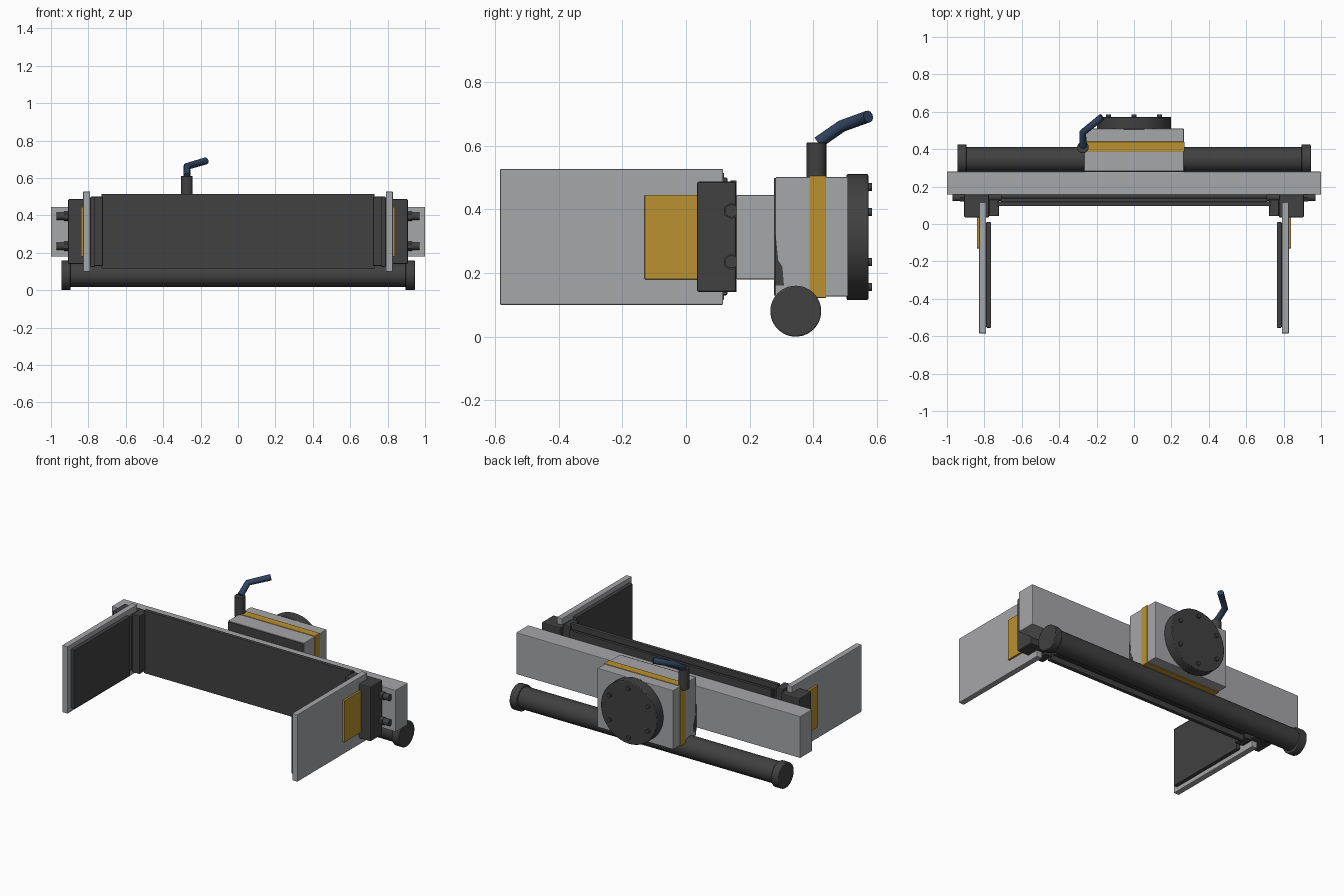
import bpy, math
from mathutils import Vector

if "Cube" in bpy.data.objects:
    bpy.data.objects.remove(bpy.data.objects["Cube"])


def material(name, rgb):
    m = bpy.data.materials.new(name)
    m.diffuse_color = (*rgb, 1)
    m.use_nodes = True
    m.node_tree.nodes["Principled BSDF"].inputs["Base Color"].default_value = m.diffuse_color
    return m


GREY = material("light_grey_metal", (0.38, 0.385, 0.40))
DARK = material("dark_rubber", (0.052, 0.052, 0.053))
YELLOW = material("warning_yellow", (0.50, 0.285, 0.03))
BLUE = material("hose_blue", (0.028, 0.055, 0.11))


def finish(obj, name, mat, bevel, segments=2):
    obj.name = name
    obj.data.materials.append(mat)
    if bevel:
        mod = obj.modifiers.new("bevel", 'BEVEL')
        mod.width, mod.segments, mod.limit_method = bevel, segments, 'ANGLE'
    return obj


def box(name, x, y, z, mat, bevel=0.004):
    """Box from (min, max) ranges on each axis."""
    bpy.ops.mesh.primitive_cube_add(size=1)
    o = bpy.context.object
    for v in o.data.vertices:
        v.co = [(r[0] + r[1]) / 2 + c * (r[1] - r[0]) for r, c in zip((x, y, z), v.co)]
    return finish(o, name, mat, bevel)


def rod(name, a, b, radius, mat, sides=32, bevel=0.0):
    """Cylinder between two points."""
    a, b = Vector(a), Vector(b)
    bpy.ops.mesh.primitive_cylinder_add(vertices=sides, radius=radius, depth=(b - a).length,
                                        location=(a + b) / 2)
    o = bpy.context.object
    o.rotation_euler = (b - a).to_track_quat('Z', 'Y').to_euler()
    if sides > 8:
        bpy.ops.object.shade_smooth_by_angle(angle=math.radians(35))
    return finish(o, name, mat, bevel)


# Cross beam
box("cross_beam", (-1, 1), (0.157, 0.28), (0.18, 0.445), GREY)

# Centre pad with its backing and guide rods
box("centre_pad", (-0.73, 0.73), (0.095, 0.12), (0.115, 0.515), DARK)
box("centre_pad_backing", (-0.71, 0.71), (0.12, 0.136), (0.15, 0.48), DARK, 0)
box("guide_rail", (-0.71, 0.71), (0.14, 0.158), (0.14, 0.49), DARK, 0)
for z in (0.235, 0.395):
    rod("guide_rod", (-0.97, 0.143, z), (0.97, 0.143, z), 0.02, DARK, 16)

# Clamp arms, one on each side
for s in (-1, 1):
    def span(a, b):
        return tuple(sorted((s * a, s * b)))
    box("arm_plate", span(0.79, 0.828), (-0.585, 0.117), (0.10, 0.527), GREY)
    box("arm_pad", span(0.764, 0.79), (-0.555, 0.01), (0.125, 0.50), DARK)
    box("arm_label_plate", span(0.826, 0.84), (-0.13, 0.045), (0.18, 0.445), YELLOW, 0.002)
    box("arm_carriage", span(0.775, 0.908), (0.035, 0.157), (0.14, 0.487), DARK, 0.006)
    box("arm_inner_block", span(0.722, 0.775), (0.042, 0.13), (0.13, 0.50), DARK, 0.004)
    for z in (0.235, 0.395):
        rod("rod_collar", (s * 0.90, 0.143, z), (s * 0.93, 0.143, z), 0.026, DARK, 6)

# Hydraulic cylinder under the beam
rod("hydraulic_cylinder", (-0.92, 0.345, 0.083), (0.92, 0.345, 0.083), 0.067, DARK, 48)
for s in (-1, 1):
    rod("cylinder_cap", (s * 0.895, 0.345, 0.08), (s * 0.945, 0.345, 0.08), 0.08, DARK, 48, 0.004)

# Mounting hub behind the beam
box("hub_body", (-0.267, 0.267), (0.282, 0.51), (0.126, 0.502), GREY)
box("hub_front_plate", (-0.264, 0.264), (0.277, 0.284), (0.13, 0.498), DARK, 0)
box("hub_band", (-0.27, 0.27), (0.388, 0.44), (0.122, 0.506), YELLOW, 0.002)

# Small dark saddle gussets on the hub sides
for s in (-1, 1):
    x0, x1 = s * 0.26, s * 0.269
    profile = [(0.281, 0.33), (0.281, 0.16), (0.308, 0.16), (0.303, 0.22), (0.29, 0.24)]
    n = len(profile)
    verts = [(x, y, z) for x in (x0, x1) for y, z in profile]
    faces = [tuple(range(n)), tuple(range(2 * n - 1, n - 1, -1))]
    faces += [(i, n + i, n + (i + 1) % n, (i + 1) % n) for i in range(n)]
    if s < 0:
        faces = [f[::-1] for f in faces]
    mesh = bpy.data.meshes.new("saddle_gusset")
    mesh.from_pydata(verts, [], faces)
    o = bpy.data.objects.new("saddle_gusset", mesh)
    bpy.context.collection.objects.link(o)
    finish(o, "saddle_gusset", DARK, 0)

# Rotator flange and its six bolts
rod("rotator_flange", (0, 0.505, 0.313), (0, 0.573, 0.313), 0.198, DARK, 64, 0.004)
for i in range(6):
    a = math.radians(90 + 60 * i)
    x, z = 0.157 * math.cos(a), 0.313 + 0.157 * math.sin(a)
    rod("flange_bolt", (x, 0.565, z), (x, 0.585, z), 0.013, DARK, 12)

# Hose fitting and bent hose
rod("hose_fitting", (-0.273, 0.41, 0.48), (-0.273, 0.41, 0.61), 0.031, DARK, 24, 0.002)
curve = bpy.data.curves.new("hose", 'CURVE')
curve.dimensions = '3D'
curve.bevel_depth, curve.bevel_resolution, curve.use_fill_caps = 0.019, 4, True
spline = curve.splines.new('POLY')
path = [(-0.273, 0.415, 0.61), (-0.273, 0.49, 0.662), (-0.17, 0.573, 0.692)]
spline.points.add(len(path) - 1)
for p, co in zip(spline.points, path):
    p.co = (*co, 1)
hose = bpy.data.objects.new("hose", curve)
bpy.context.collection.objects.link(hose)
curve.materials.append(BLUE)
